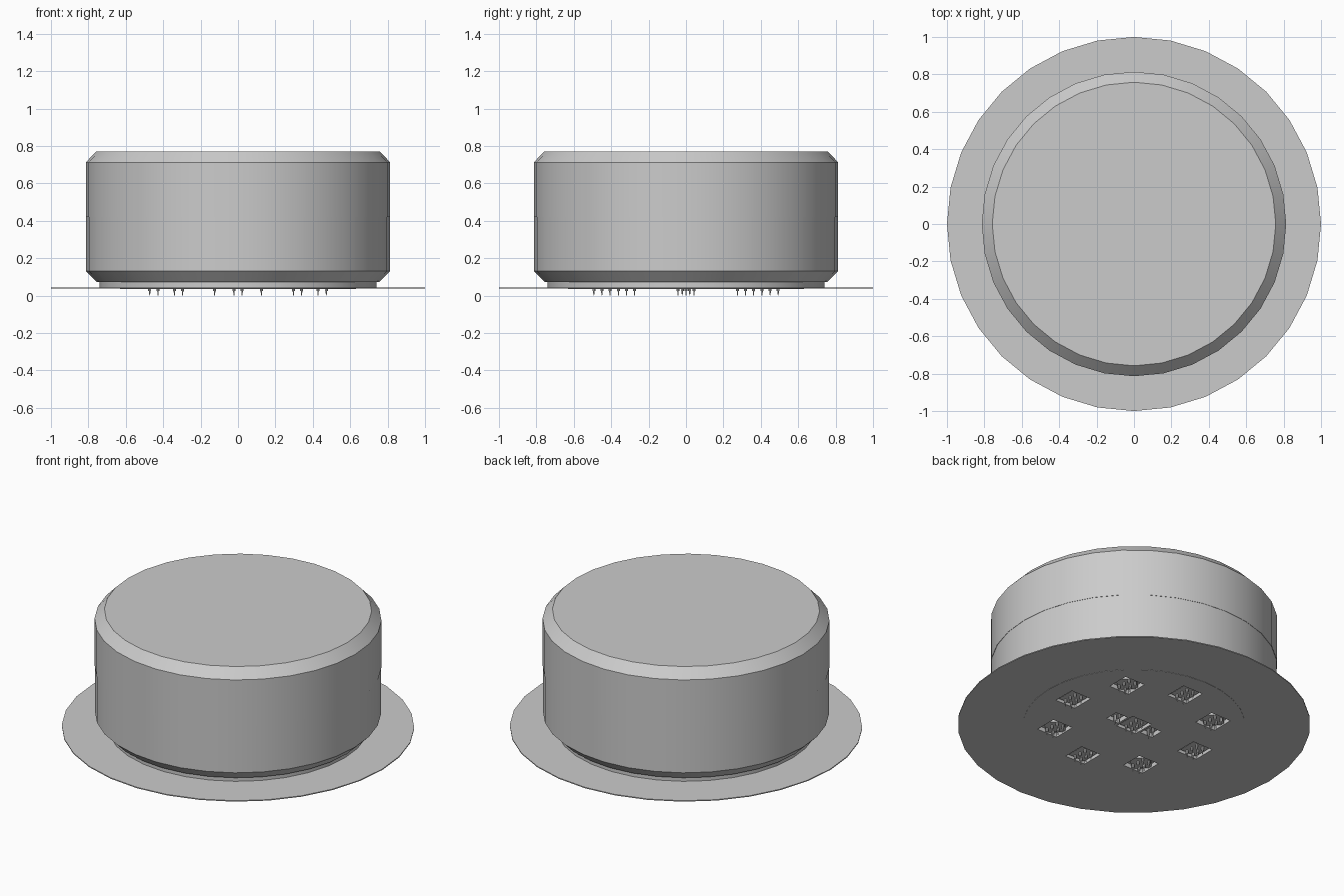
import bpy, bmesh, math
from mathutils import Matrix

cube = bpy.data.objects.get("Cube")
if cube:
    bpy.data.objects.remove(cube, do_unlink=True)

grey = bpy.data.materials.new("plain grey")
grey.use_nodes = True
colour = (0.6, 0.6, 0.6, 1)
grey.diffuse_color = colour
grey.node_tree.nodes["Principled BSDF"].inputs["Base Color"].default_value = colour
SIDES = 32


def finish(name, bm, smooth=False):
    bmesh.ops.recalc_face_normals(bm, faces=bm.faces)
    mesh = bpy.data.meshes.new(name)
    bm.to_mesh(mesh)
    bm.free()
    mesh.materials.append(grey)
    obj = bpy.data.objects.new(name, mesh)
    bpy.context.collection.objects.link(obj)
    if smooth:
        bpy.ops.object.select_all(action='DESELECT')
        obj.select_set(True)
        bpy.context.view_layer.objects.active = obj
        bpy.ops.object.shade_smooth_by_angle(angle=math.radians(30))
    return obj


def turned(name, profile):
    """Round solid from (radius, height) points, capped at both ends."""
    bm = bmesh.new()
    rings = []
    for r, z in profile:
        rings.append([bm.verts.new((r * math.cos(a), r * math.sin(a), z))
                      for a in (math.tau * i / SIDES for i in range(SIDES))])
    for low, high in zip(rings, rings[1:]):
        for i in range(SIDES):
            j = (i + 1) % SIDES
            bm.faces.new((low[i], low[j], high[j], high[i]))
    bm.faces.new(rings[0])
    bm.faces.new(rings[-1])
    return finish(name, bm, True)


def boxes(name, places, z0, z1):
    """Several upright boxes: (x, y, size, turn)."""
    bm = bmesh.new()
    for x, y, size, turn in places:
        m = (Matrix.Translation((x, y, (z0 + z1) / 2)) @ Matrix.Rotation(turn, 4, 'Z')
             @ Matrix.Diagonal((size, size, z1 - z0, 1)))
        bmesh.ops.create_cube(bm, size=1, matrix=m)
    return finish(name, bm)


# Drum in two halves with chamfered rims
turned("lower_drum", [(0.755, 0.072), (0.812, 0.13), (0.812, 0.42)])
turned("upper_drum", [(0.814, 0.42), (0.814, 0.712), (0.758, 0.77)])

# Wide thin flange and the foot that joins it to the drum
flange = turned("flange", [(1, 0.037), (1, 0.043)])
foot = turned("foot", [(0.74, 0.042), (0.74, 0.073)])
turned("base_ring", [(0.63, 0.0355), (0.63, 0.039)]).name = "base_plate"
plate = bpy.data.objects["base_plate"]

# Socket positions: one in the middle and eight around it
ring = [(0.45 * math.cos(k * math.pi / 4), 0.45 * math.sin(k * math.pi / 4), k)
        for k in range(8)]
sockets = [(0, 0, 0.14, 0)] + [(x, y, 0.14, 0) for x, y, k in ring]
sockets += [(s * 0.125, 0, 0.085, 0) for s in (-1, 1)]

# Square recesses cut up into the base
cutter = boxes("socket_cutter", sockets, 0.02, 0.062)
cutter.hide_render = True
cutter.hide_set(True)
cutter.display_type = 'WIRE'
for obj in (flange, foot, plate):
    mod = obj.modifiers.new("sockets", 'BOOLEAN')
    mod.operation = 'DIFFERENCE'
    mod.solver = 'EXACT'
    mod.object = cutter

# Blocks inside the sockets, turned to face outward
blocks = [(x, y, 0.115, k * math.pi / 4) for x, y, k in ring] + [(0, 0, 0.115, 0)]
boxes("socket_blocks", blocks, 0.045, 0.064)

# Small pointed pins hanging from every socket
pins = [(x + i * 0.022, y + j * 0.043) for x, y, s, t in sockets[:9]
        for i in (-1, 1) for j in (-1, 0, 1)]
pins += [(s * 0.125, j * 0.02) for s in (-1, 1) for j in (-1, 1)]
bm = bmesh.new()
for x, y in pins:
    for z0, z1, r0, r1 in ((0.0, 0.025, 0.002, 0.004), (0.025, 0.064, 0.008, 0.008)):
        bmesh.ops.create_cone(bm, cap_ends=True, segments=8, radius1=r0, radius2=r1,
                              depth=z1 - z0,
                              matrix=Matrix.Translation((x, y, (z0 + z1) / 2)))
finish("pins", bm)
